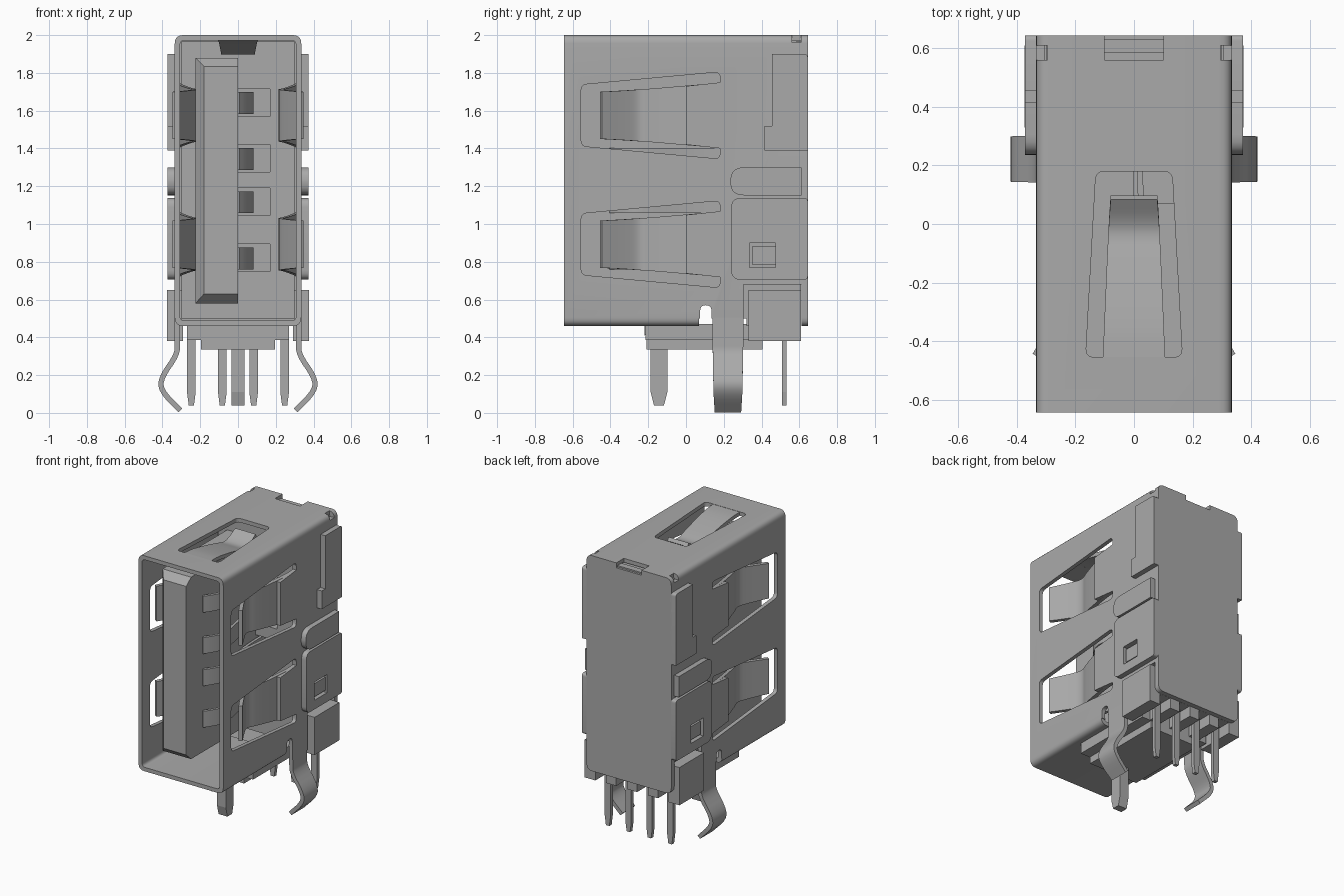
import bpy, bmesh, math
from mathutils import Vector

old = bpy.data.objects.get("Cube")
if old:
    bpy.data.objects.remove(old, do_unlink=True)

grey = bpy.data.materials.new("plain grey")
grey.use_nodes = True
COLOUR = (0.4, 0.4, 0.4, 1)
grey.diffuse_color = COLOUR
grey.node_tree.nodes["Principled BSDF"].inputs["Base Color"].default_value = COLOUR


def add(name, verts, faces):
    mesh = bpy.data.meshes.new(name)
    mesh.from_pydata(verts, [], faces)
    bm = bmesh.new()
    bm.from_mesh(mesh)
    bmesh.ops.recalc_face_normals(bm, faces=bm.faces)
    bm.to_mesh(mesh)
    bm.free()
    mesh.materials.append(grey)
    ob = bpy.data.objects.new(name, mesh)
    bpy.context.collection.objects.link(ob)
    return ob


def prism(name, pts, axis, lo, hi):
    """Extrude a 2D outline along one axis."""
    place = {"x": lambda p, h: (h, p[0], p[1]),
             "y": lambda p, h: (p[0], h, p[1]),
             "z": lambda p, h: (p[0], p[1], h)}[axis]
    n = len(pts)
    verts = [place(p, h) for h in (lo, hi) for p in pts]
    faces = [list(range(n)), list(range(n, 2 * n))]
    faces += [[i, (i + 1) % n, n + (i + 1) % n, n + i] for i in range(n)]
    return add(name, verts, faces)


def rect(a0, a1, b0, b1):
    return [(a0, b0), (a1, b0), (a1, b1), (a0, b1)]


def rounded(pts, r, steps=5):
    """Round the corners of an outline; r may be a list, one radius per corner."""
    out = []
    for i, p in enumerate(pts):
        rad = r[i] if isinstance(r, (list, tuple)) else r
        p = Vector(p)
        if rad == 0:
            out.append(tuple(p))
            continue
        a = p + (Vector(pts[i - 1]) - p).normalized() * rad
        b = p + (Vector(pts[(i + 1) % len(pts)]) - p).normalized() * rad
        for k in range(steps + 1):
            t = k / steps
            out.append(tuple(a * (1 - t) ** 2 + p * 2 * t * (1 - t) + b * t * t))
    return out


def box(name, x0, x1, y0, y1, z0, z1):
    return prism(name, rect(x0, x1, y0, y1), "z", z0, z1)


def finish(ob):
    bpy.ops.object.select_all(action="DESELECT")
    ob.select_set(True)
    bpy.context.view_layer.objects.active = ob
    for mod in list(ob.modifiers):
        bpy.ops.object.modifier_apply(modifier=mod.name)
    bpy.ops.object.shade_smooth_by_angle(angle=math.radians(35))
    return ob


def cut(ob, cutters):
    for c in cutters:
        mod = ob.modifiers.new("cut", "BOOLEAN")
        mod.operation = "DIFFERENCE"
        mod.solver = "EXACT"
        mod.object = c
    finish(ob)
    for c in cutters:
        bpy.data.objects.remove(c, do_unlink=True)


def ribbon(name, path, place, thick=0.03, rounds=2):
    """Bent sheet strip; path rows are (a, b, centre, half width)."""
    path = [Vector(p) for p in path]
    for _ in range(rounds):
        soft = [path[0]]
        for p, q in zip(path, path[1:]):
            soft += [p.lerp(q, 0.25), p.lerp(q, 0.75)]
        path = soft + [path[-1]]
    verts = [place(p[0], p[1], p[2] + s * p[3]) for p in path for s in (-1, 1)]
    faces = [[i, i + 1, i + 3, i + 2] for i in range(0, len(verts) - 2, 2)]
    ob = add(name, verts, faces)
    mod = ob.modifiers.new("sheet", "SOLIDIFY")
    mod.thickness = thick
    mod.offset = 0
    return finish(ob)


# Folded metal shell, open at the front
W, T = 0.335, 0.028
shell = prism("shell", rounded(rect(-W, W, 0.46, 2), 0.045), "y", -0.645, 0.645)
cutters = [prism("inside", rounded(rect(-W + T, W - T, 0.46 + T, 2 - T), 0.025),
                 "y", -0.8, 0.612)]
SPRING_Z = (1.575, 0.893)
for z in SPRING_Z:
    cutters.append(prism("side_window", rounded(
        [(-0.555, z - 0.162), (0.18, z - 0.23), (0.18, z + 0.23), (-0.555, z + 0.162)],
        0.03), "x", -1, 1))
cutters += [
    prism("top_window", rounded([(-0.165, -0.455), (0.165, -0.455), (0.13, 0.18),
                                 (-0.13, 0.18)], 0.03), "z", 1.9, 2.1),
    box("floor_end", -1, 1, 0.07, 0.611, 0.3, 0.5),
    prism("relief", rounded(rect(0.075, 0.135, 0.4, 0.57), [0, 0, 0.03, 0.03]),
          "x", -1, 1),
    box("rear_side", -1, 1, 0.305, 0.611, 0.3, 0.68),
    box("top_notch", -0.1, 0.1, 0.56, 0.8, 1.965, 2.1)]
for s in (-1, 1):
    a, b = sorted((s * 0.295, s * 0.5))
    cutters.append(box("corner_notch", a, b, 0.56, 0.61, 1.96, 2.1))
cut(shell, cutters)
box("top_latch", -0.1, 0.1, 0.585, 0.63, 1.94, 1.975)

# Side springs, side tongues and legs on both sides
for side, s in (("right", -1), ("left", 1)):
    for level, z in zip(("upper", "lower"), SPRING_Z):
        ribbon(f"{side}_{level}_spring",
               [(0.321, 0.2, z, 0.172), (0.315, 0.1, z, 0.166), (0.25, -0.17, z, 0.142),
                (0.22, -0.24, z, 0.138), (0.26, -0.32, z, 0.132), (0.335, -0.45, z, 0.125)],
               lambda a, b, w, s=s: (s * a, b, w), 0.026)
        # Sheet left around the root of each spring
        x0, x1 = sorted((s * (W - T), s * W))
        prism(f"{side}_{level}_spring_root",
              [(0.0, z - 0.155), (0.185, z - 0.175), (0.185, z + 0.175), (0.0, z + 0.155)],
              "x", x0, x1)

    x0, x1 = sorted((s * 0.33, s * 0.372))
    wing = prism(f"{side}_upper_wing", rounded(
        [(0.415, 1.39), (0.645, 1.39), (0.645, 1.9), (0.455, 1.9), (0.455, 1.52),
         (0.415, 1.52)], [0, 0, 0.02, 0, 0, 0]), "x", x0, x1)
    tab = prism(f"{side}_wing_tab", rounded(
        rect(0.235, 0.612, 1.152, 1.3), [0.07, 0, 0, 0.07]), "x", x0, x1)
    lower = prism(f"{side}_lower_wing", rounded(
        rect(0.24, 0.645, 0.705, 1.138), [0.05, 0.02, 0.02, 0.05]), "x", x0, x1)
    finish(wing)
    finish(tab)
    cut(lower, [prism("latch_hole", rect(0.335, 0.475, 0.77, 0.9), "x", -1, 1)])
    x0, x1 = sorted((s * 0.3, s * 0.36))
    box(f"{side}_latch", x0, x1, 0.35, 0.475, 0.785, 0.88)
    x0, x1 = sorted((s * 0.29, s * 0.375))
    box(f"{side}_housing_foot", x0, x1, 0.33, 0.61, 0.38, 0.65)

    # Kinked solder leg
    ribbon(f"{side}_leg",
           [(0.321, 0.52, 0.222, 0.082), (0.321, 0.38, 0.222, 0.082),
            (0.321, 0.31, 0.222, 0.08), (0.405, 0.19, 0.222, 0.078),
            (0.41, 0.12, 0.222, 0.077), (0.306, 0.013, 0.222, 0.07)],
           lambda a, b, w, s=s: (s * a, w, b), 0.028)

# Spring pressed out of the top
ribbon("top_spring",
       [(1.986, -0.47, 0, 0.107), (1.98, -0.35, 0, 0.102), (1.93, -0.12, 0, 0.092),
        (1.905, -0.04, 0, 0.088), (1.92, 0.02, 0, 0.085), (1.965, 0.09, 0, 0.08)],
       lambda a, b, w: (w, b, a), 0.026)

# Plastic housing with a slot behind each contact
CONTACT_Z = (1.64, 1.345, 1.115, 0.818)
housing = box("housing", -0.3, 0.3, 0.2, 0.61, 0.5, 1.965)
cut(housing, [box("contact_slot", 0, 0.17, 0.1, 0.4, z - 0.07, z + 0.075)
              for z in CONTACT_Z])

# Tongue with a bevelled front on three edges
back = [(-0.225, -0.53), (0, -0.53), (0, 0.3), (-0.225, 0.3)]
prism("tongue", back, "z", 0.58, 1.88)
rings = [(x, -0.53, z) for x, z in rect(-0.225, 0, 0.58, 1.88)]
rings += [(x, -0.585, z) for x, z in rect(-0.18, 0, 0.63, 1.835)]
add("tongue_nose", rings, [[0, 1, 2, 3], [4, 5, 6, 7]] +
    [[i, (i + 1) % 4, 4 + (i + 1) % 4, 4 + i] for i in range(4)])

# Sprung contacts on the tongue
for i, z in enumerate(CONTACT_Z):
    ribbon(f"contact_{i + 1}",
           [(0.0, -0.4, z, 0.058), (0.03, -0.36, z, 0.058), (0.075, -0.28, z, 0.058),
            (0.07, -0.2, z, 0.058), (0.02, 0.05, z, 0.058), (0.02, 0.38, z, 0.058)],
           lambda a, b, w: (a, b, w), 0.02)

# Plastic base under the shell
prism("base_rib", [(-0.22, 0.41), (-0.08, 0.455), (-0.22, 0.465), (-0.22, 0.465)][:3],
      "x", -0.2, 0.2)
box("base_plate", -0.195, 0.195, -0.21, 0.405, 0.335, 0.39)
box("base_block", -0.27, 0.27, -0.215, 0.405, 0.385, 0.47)
box("rear_base", -0.3, 0.3, 0.32, 0.61, 0.46, 0.6)
PIN_X = (-0.247, -0.083, 0.083, 0.247)
for i, x in enumerate((-0.165, 0, 0.165)):
    box(f"base_rib_{i + 1}", x - 0.04, x + 0.04, 0.38, 0.61, 0.385, 0.47)


def pin_outline(c, w, top):
    return [(c - w * 0.6, 0.04), (c + w * 0.6, 0.04), (c + w, 0.11), (c + w, top),
            (c - w, top), (c - w, 0.11)]


# Row of rear pins and one front peg
for i, x in enumerate(PIN_X):
    prism(f"pin_{i + 1}", pin_outline(x, 0.023, 0.55), "y", 0.507, 0.533)
prism("front_peg", pin_outline(-0.143, 0.044, 0.4), "x", -0.035, 0.035)
